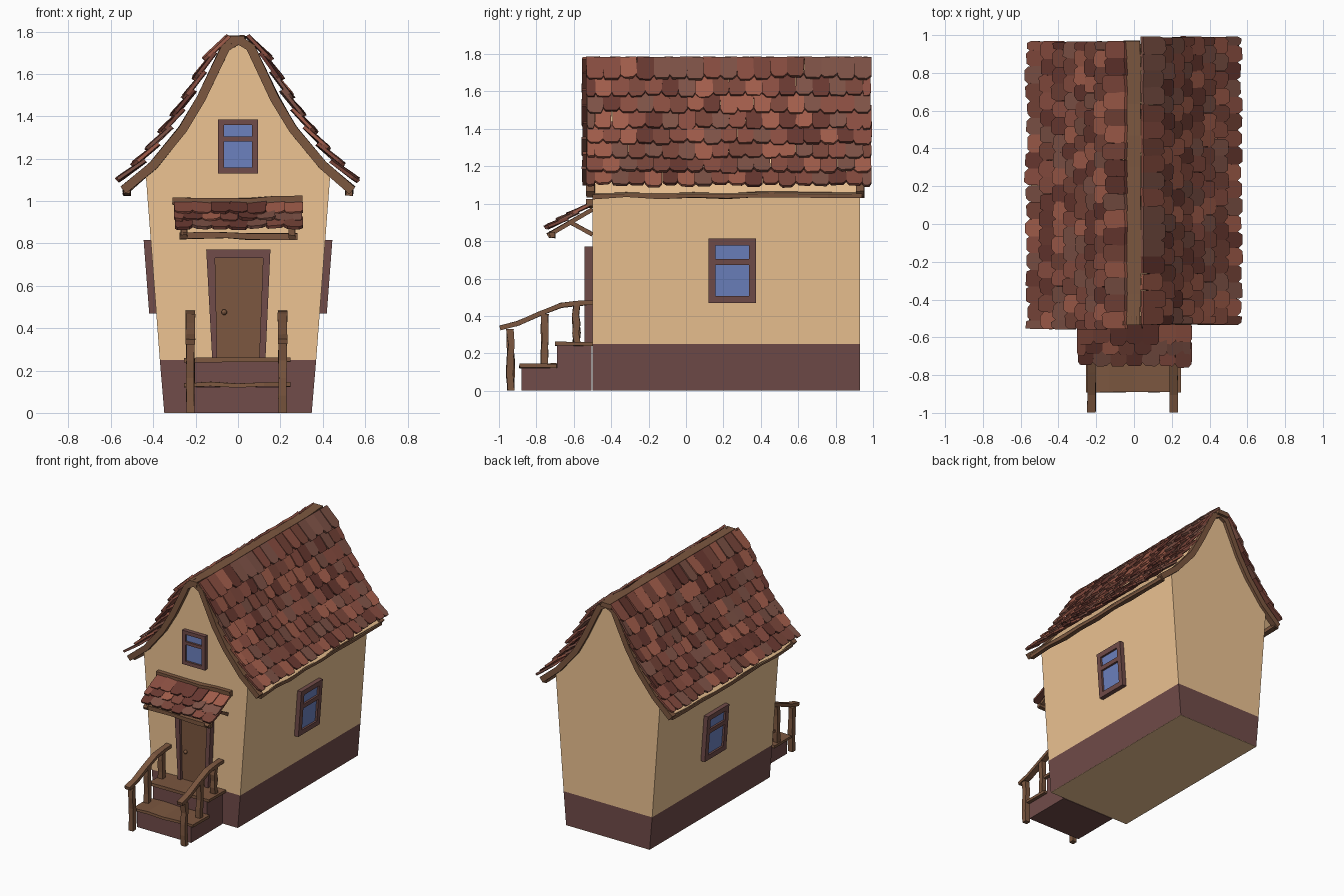
import bpy, bmesh, random
from mathutils import Vector as V, Matrix

if "Cube" in bpy.data.objects:
    bpy.data.objects.remove(bpy.data.objects["Cube"])

random.seed(4)


def material(name, r, g, b):
    m = bpy.data.materials.new(name)
    m.diffuse_color = (r, g, b, 1)
    m.use_nodes = True
    m.node_tree.nodes["Principled BSDF"].inputs["Base Color"].default_value = m.diffuse_color
    return m


PLASTER = material("plaster", .85, .55, .29)
PLUM = material("plum", .165, .072, .067)
WOOD = material("wood", .2, .095, .05)
GLASS = material("glass", .15, .22, .52)
TILES = [material(f"tile_{i}", *c) for i, c in enumerate([
    (.14, .04, .03), (.19, .06, .042), (.25, .075, .052), (.36, .11, .07), (.21, .085, .062)])]


def rnd(a):
    return random.uniform(-a, a)


def finish(bm, name, mats):
    bmesh.ops.recalc_face_normals(bm, faces=bm.faces)
    me = bpy.data.meshes.new(name)
    bm.to_mesh(me)
    bm.free()
    for m in mats:
        me.materials.append(m)
    ob = bpy.data.objects.new(name, me)
    bpy.context.collection.objects.link(ob)
    return ob


def add_loft(bm, rings, mat=0):
    rings = [[bm.verts.new(p) for p in r] for r in rings]
    n = len(rings[0])
    faces = [bm.faces.new(rings[0][::-1]), bm.faces.new(rings[-1])]
    for a, b in zip(rings, rings[1:]):
        for i in range(n):
            j = (i + 1) % n
            faces.append(bm.faces.new((a[i], a[j], b[j], b[i])))
    for f in faces:
        f.material_index = mat


def prism(name, pts, push, mat):
    bm = bmesh.new()
    pts = [V(p) for p in pts]
    add_loft(bm, [pts, [p + V(push) for p in pts]])
    return finish(bm, name, [mat])


def add_box(bm, lo, hi, M=Matrix(), mat=0):
    ring = lambda z: [M @ V((x, y, z)) for x, y in
                      ((lo[0], lo[1]), (hi[0], lo[1]), (hi[0], hi[1]), (lo[0], hi[1]))]
    add_loft(bm, [ring(lo[2]), ring(hi[2])], mat)


def box(name, lo, hi, mat):
    bm = bmesh.new()
    add_box(bm, lo, hi)
    return finish(bm, name, [mat])


def sample(path, t):
    """Point at distance t along a polyline."""
    for i, (a, b) in enumerate(zip(path, path[1:])):
        d = (b - a).length
        if t <= d or i == len(path) - 2:
            return a + (b - a) * (t / d)
        t -= d


def length(path):
    return sum((b - a).length for a, b in zip(path, path[1:]))


def beam(name, path, side, w, h, jit=.006, steps=0, mat=WOOD):
    path, side = [V(p) for p in path], V(side)
    if steps:
        total = length(path)
        path = [sample(path, total * i / steps) for i in range(steps + 1)]
    rings = []
    for i, p in enumerate(path):
        t = (path[min(i + 1, len(path) - 1)] - path[max(i - 1, 0)]).normalized()
        n = t.cross(side).normalized()
        c = p + n * rnd(jit)
        rings.append([c + side * (a * w / 2 + rnd(jit / 2)) + n * (b * h / 2 + rnd(jit / 2))
                      for a, b in ((-1, -1), (1, -1), (1, 1), (-1, 1))])
    bm = bmesh.new()
    add_loft(bm, rings)
    return finish(bm, name, [mat])


def tile_field(name, path, across, start, width, rows, cols, tile_len, lift):
    """Overlapping clipped-corner shingles laid in rows down a path."""
    path, across = [V(p) for p in path], V(across)
    bm = bmesh.new()
    pitch = (length(path) - tile_len) / (rows - 1)
    w = width / cols
    for r in range(rows):
        p = sample(path, r * pitch)
        down = (sample(path, r * pitch + tile_len) - p).normalized()
        n = down.cross(across).normalized()
        if n.z < 0:
            n = -n
        shift = w / 2 * (r % 2)
        for c in range(cols + r % 2):
            u0 = max(0, c * w - shift)
            u1 = min(width, (c + 1) * w - shift)
            mid, hw = start + (u0 + u1) / 2, (u1 - u0) / 2 * random.uniform(.97, 1.08)
            tip = tile_len + rnd(.009)
            up = lift + rnd(.006)
            tilt, k = rnd(.005), random.uniform(.5, .75)
            shape = ((-1, 0), (1, 0), (1, .84), (k, 1), (-k, 1), (-1, .84))
            low = [p + across * (mid + a * hw + rnd(.003)) + down * (b * tip)
                   + n * (.002 + b * up + a * tilt) for a, b in shape]
            add_loft(bm, [low, [v + n * .016 for v in low]], random.randrange(5))
    return finish(bm, name, TILES)


# Plinth, walls with curved gable
Y0, Y1 = -.5, .93
mirror = lambda half: half + [(-x, z) for x, z in reversed(half) if x]
xz = lambda pts, y: [(x, y, z) for x, z in pts]
prism("plinth", xz(mirror([(.348, .002), (.369, .25)]), Y0), (0, Y1 - Y0, 0), PLUM)
box("floor", (-.348, Y0, 0), (.348, Y1, .002), PLASTER)
prism("walls", xz(mirror([(.369, .25), (.435, 1.12), (.40, 1.16), (.255, 1.33),
                          (.165, 1.48), (.055, 1.72), (0, 1.74)]), Y0), (0, Y1 - Y0, 0), PLASTER)

# Main roof: underlay, bargeboards, eave beams, shingles
for s, tag in ((1, "right"), (-1, "left")):
    rake = [(s * x, z) for x, z in ((0, 1.76), (.06, 1.725), (.175, 1.485), (.26, 1.34),
                                    (.40, 1.17), (.54, 1.05))]
    beam(f"roof_underlay_{tag}", xz(rake, .215), (0, 1, 0), 1.43, .014, 0, mat=PLASTER)
    for y, end in ((-.51, "front"), (.93, "back")):
        beam(f"bargeboard_{end}_{tag}", xz(rake, y), (0, 1, 0), .045, .042, .003)
    beam(f"eave_beam_{tag}", [(s * .525, -.5, 1.045), (s * .525, .94, 1.045)],
         (1, 0, 0), .035, .03, .005, 8)
    deck = [(s * x, 0, z) for x, z in ((.035, 1.775), (.085, 1.725), (.205, 1.5), (.285, 1.372),
                                       (.415, 1.2), (.54, 1.075))]
    tile_field(f"roof_tiles_{tag}", deck, (0, 1, 0), -.543 + .012 * s, 1.52, 8, 17, .155, .026)
beam("ridge_beam", [(-.012, -.535, 1.76), (-.008, .2, 1.75), (-.012, .97, 1.765)],
     (1, 0, 0), .09, .035, .006, 9)


# Windows: frame bars plus glass, placed by a (sheared) matrix
def window(name, origin, u, v, n, w, h, b, bar_z):
    M = Matrix((V(u), V(v), V(n))).transposed().to_4x4()
    M.translation = V(origin)
    bm = bmesh.new()
    W, d = w / 2, .03
    for lo, hi in (((-W, 0), (-W + b, h)), ((W - b, 0), (W, h)), ((-W + b, 0), (W - b, b)),
                   ((-W + b, h - b), (W - b, h)), ((-W + b, bar_z), (W - b, bar_z + b * .85))):
        add_box(bm, (*lo, -.01), (*hi, d), M)
    add_box(bm, (-W + b / 2, b / 2, -.008), (W - b / 2, h - b / 2, d * .5), M, 1)
    finish(bm, name, [PLUM, GLASS])


for s, tag in ((1, "right"), (-1, "left")):
    window(f"side_window_{tag}", (s * .389, .247, .468), (0, 1, 0), (s * .076, 0, 1), (s, 0, 0),
           .255, .347, .038, .205)
window("gable_window", (0, Y0, 1.13), (1, 0, 0), (0, 0, 1), (0, -1, 0), .188, .255, .027, .152)

# Door: tapered frame, recessed leaf, knob
OUT = [(-.122, .26), (-.15, .77), (.153, .77), (.13, .26)]
INN = [(-.098, .26), (-.108, .73), (.118, .73), (.1, .26)]
for i, tag in enumerate(("left", "top", "right")):
    prism(f"door_frame_{tag}", xz([OUT[i], OUT[i + 1], INN[i + 1], INN[i]], -.543),
          (0, .05, 0), PLUM)
prism("door", xz(INN, -.522), (0, .03, 0), WOOD)
bm = bmesh.new()
bmesh.ops.create_uvsphere(bm, u_segments=10, v_segments=6, radius=.014,
                          matrix=Matrix.Translation((-.065, -.533, .475)))
finish(bm, "door_knob", [WOOD])

# Porch canopy
beam("canopy_top_beam", [(-.31, -.515, 1.005), (0, -.515, .997), (.305, -.515, 1.01)],
     (0, 1, 0), .035, .035, .005, 5)
beam("canopy_front_beam", [(-.275, -.715, .835), (.28, -.715, .835)], (0, 1, 0), .03, .03, .004, 5)
tile_field("canopy_tiles", [(0, -.51, .985), (0, -.735, .85)], (1, 0, 0), -.3, .605,
           3, 7, .125, .016)
for s, tag in ((1, "right"), (-1, "left")):
    x = s * .255
    beam(f"canopy_rafter_{tag}", [(x, -.5, .97), (x, -.74, .83)], (1, 0, 0), .03, .022, .002)
    beam(f"canopy_brace_{tag}", [(x, -.5, .835), (x, -.62, .9)], (1, 0, 0), .028, .022, .002)

# Front steps
box("lower_step", (-.225, -.88, 0), (.225, Y0 - .004, .122), PLUM)
box("upper_step", (-.225, -.69, .122), (.225, Y0 - .004, .242), PLUM)
beam("lower_tread", [(-.255, -.79, .132), (.248, -.79, .132)], (0, 1, 0), .2, .02, .004, 4)
beam("upper_tread", [(-.255, -.598, .25), (.248, -.598, .25)], (0, 1, 0), .205, .02, .004, 4)

# Railings
for x, tag in ((-.225, "left"), (.21, "right")):
    for y, lo, hi, tag2 in ((-.938, 0, .33, "front"), (-.757, .14, .41, "middle"),
                            (-.587, .26, .455, "rear")):
        beam(f"rail_post_{tag2}_{tag}", [(x, y, lo), (x, y, hi)], (1, 0, 0), .038, .037, .005, 4)
    beam(f"handrail_{tag}", [(x, -.995, .335), (x, -.9, .358), (x, -.78, .412), (x, -.67, .457),
                             (x, -.58, .465), (x, -.5, .473)], (1, 0, 0), .045, .025, .003)
